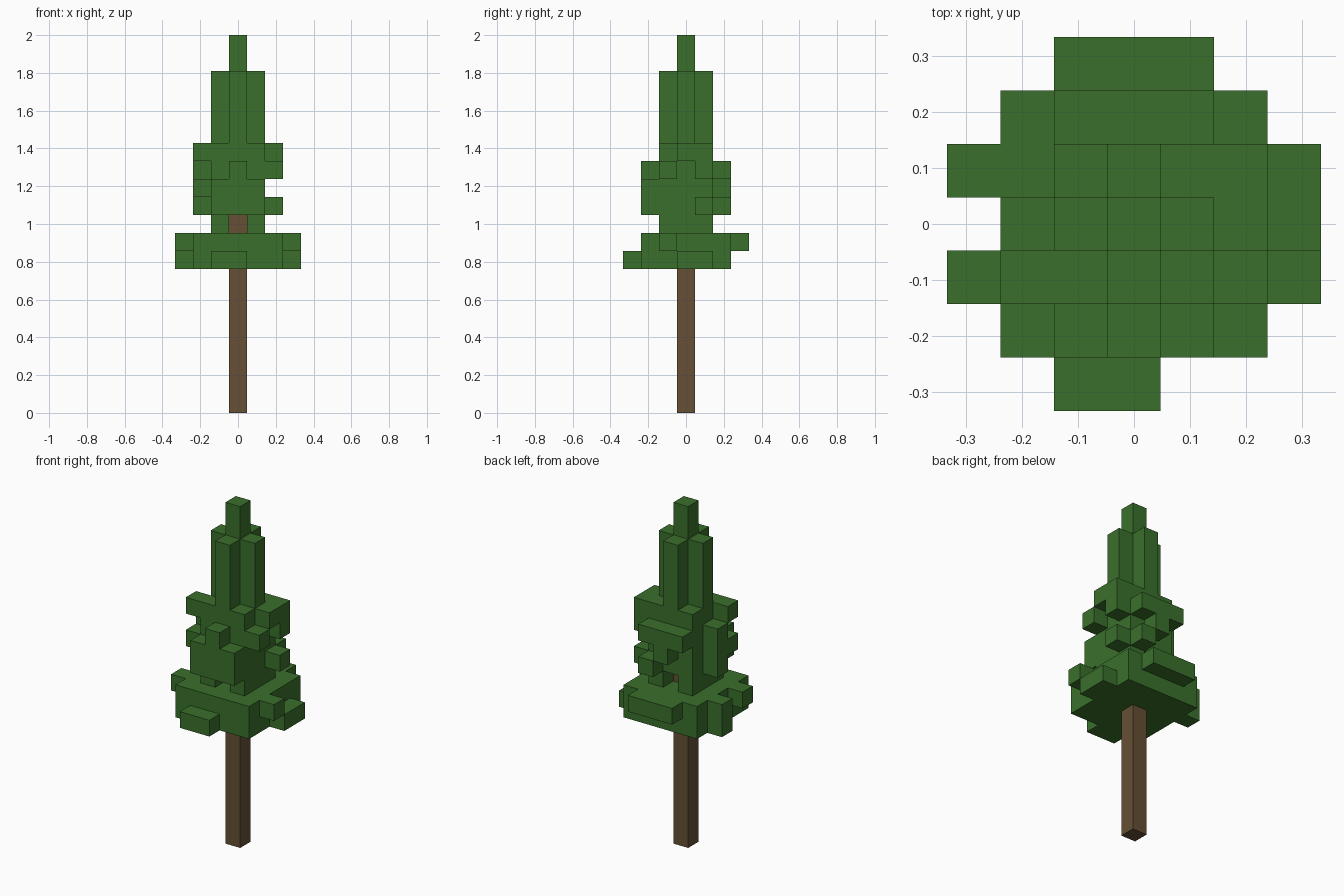
import bpy
import bmesh
from mathutils import Vector

cube = bpy.data.objects.get("Cube")
if cube:
    bpy.data.objects.remove(cube, do_unlink=True)

CELL = 2 / 21  # the tree is 21 blocks tall


def material(name, rgb):
    mat = bpy.data.materials.new(name)
    mat.use_nodes = True
    colour = (*rgb, 1)
    mat.diffuse_color = colour
    mat.node_tree.nodes["Principled BSDF"].inputs["Base Color"].default_value = colour
    return mat


def box(x0, x1, y0, y1, z0, z1):
    """Block cells in an inclusive range of columns, rows and layers."""
    return {(x, y, z) for x in range(x0, x1 + 1)
            for y in range(y0, y1 + 1) for z in range(z0, z1 + 1)}


def cell(x, y, z):
    return {(x, y, z)}


# Trunk, up into the heart of the foliage
trunk = box(0, 0, 0, 0, 0, 10)

# Lowest tier: a wide slab with uneven sprigs on its sides
lower = (box(-2, 2, -2, 2, 8, 9)
         | box(-1, 0, -3, -3, 8, 8) | box(-1, 1, 3, 3, 9, 9)
         | cell(3, -1, 9) | box(3, 3, 0, 1, 8, 8)
         | cell(-3, -1, 9) | box(-3, -3, 1, 1, 8, 9)) - trunk

# Middle tier: open neck, solid core, ragged sprigs
middle = (box(-1, -1, -1, 1, 10, 10) | box(1, 1, -1, 1, 10, 10)
          | box(-1, 1, -1, 1, 11, 14)
          | box(-1, 1, -2, -2, 11, 12) | cell(0, -2, 13)
          | box(-1, 1, 2, 2, 13, 13) | cell(0, 2, 12) | cell(1, 2, 11)
          | box(-2, -2, 0, 0, 11, 13) | cell(-2, -1, 12) | cell(-2, -1, 14)
          | cell(2, 1, 11) | cell(2, 1, 13) | cell(2, -1, 13)
          | box(2, 2, 0, 1, 14, 14))

# Crown: cross-shaped column with a single leader block on top
crown = (box(-1, 1, 0, 0, 15, 18) | box(0, 0, -1, 1, 15, 18)
         | box(0, 0, 0, 0, 19, 20))

everything = trunk | lower | middle | crown
AXES = [Vector(v) for v in ((1, 0, 0), (0, 1, 0), (0, 0, 1))]


def build(name, cells, mat):
    """Skin the cells with the faces that are open to the air."""
    bm = bmesh.new()
    for c in sorted(cells):
        centre = Vector(c) + Vector((0, 0, 0.5))
        for i in range(3):
            for sign in (-1, 1):
                n = AXES[i] * sign
                if tuple(int(a + b) for a, b in zip(c, n)) in everything:
                    continue
                u = AXES[(i + 1) % 3] / 2
                v = AXES[(i + 2) % 3] / 2 * sign
                corners = (-u - v, u - v, u + v, -u + v)
                bm.faces.new([bm.verts.new((centre + n / 2 + k) * CELL)
                              for k in corners])
    bmesh.ops.remove_doubles(bm, verts=bm.verts[:], dist=0.001)
    bmesh.ops.dissolve_limit(bm, angle_limit=0.01, verts=bm.verts[:], edges=bm.edges[:])
    mesh = bpy.data.meshes.new(name)
    bm.to_mesh(mesh)
    bm.free()
    mesh.materials.append(mat)
    obj = bpy.data.objects.new(name, mesh)
    bpy.context.collection.objects.link(obj)


leaf_green = material("leaf_green", (0.042, 0.159, 0.025))
bark_brown = material("bark_brown", (0.133, 0.08, 0.036))

build("trunk", trunk, bark_brown)
build("lower_foliage", lower, leaf_green)
build("middle_foliage", middle, leaf_green)
build("crown", crown, leaf_green)
